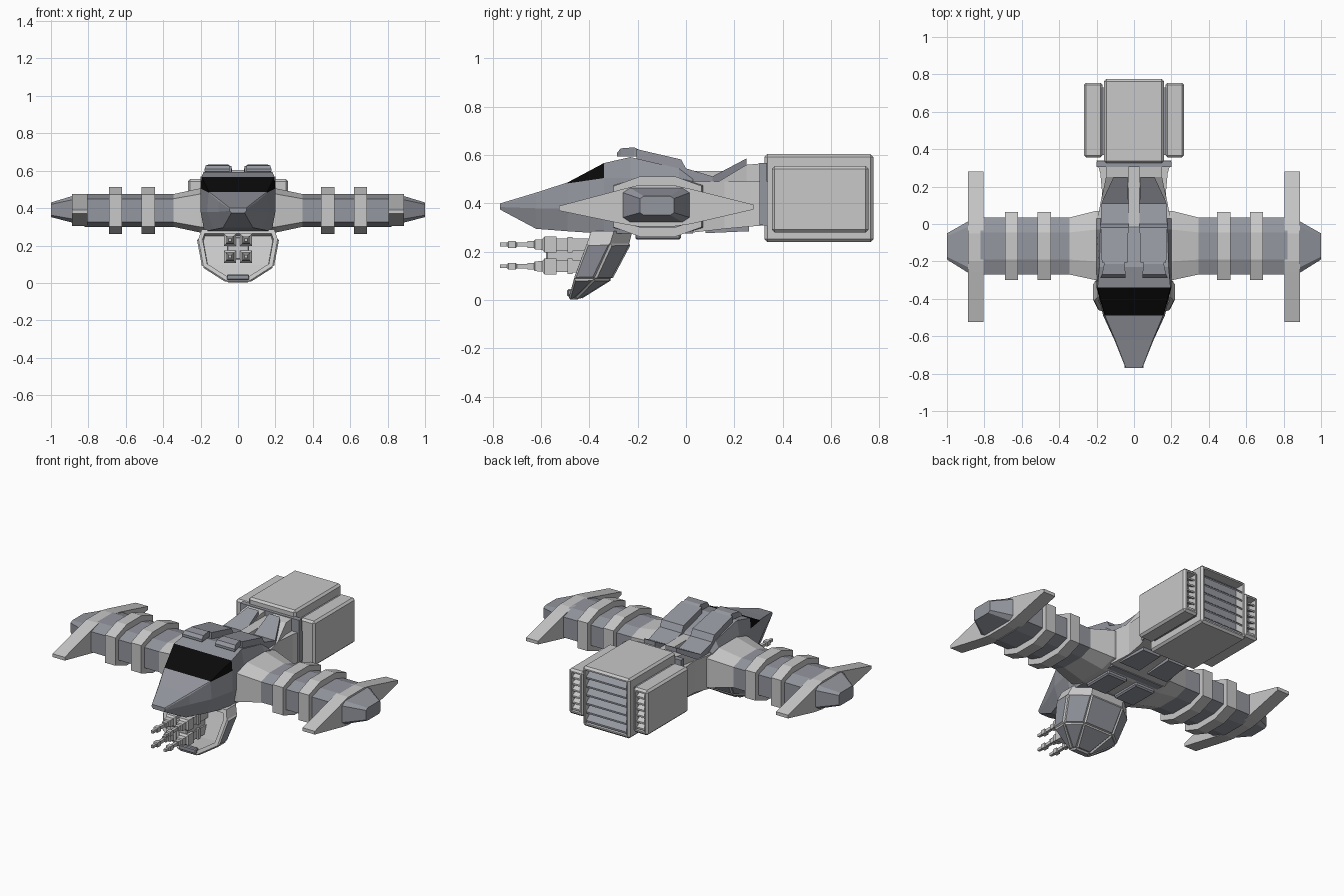
import bpy, bmesh

if "Cube" in bpy.data.objects:
    bpy.data.objects.remove(bpy.data.objects["Cube"])


def material(name, rgb):
    m = bpy.data.materials.new(name)
    m.diffuse_color = (*rgb, 1)
    m.use_nodes = True
    m.node_tree.nodes["Principled BSDF"].inputs["Base Color"].default_value = m.diffuse_color
    return m


LIGHT = material("light_grey", (0.58, 0.58, 0.58))
SLATE = material("slate_grey", (0.30, 0.31, 0.35))
BLACK = material("black_glass", (0.003, 0.003, 0.003))


def finish(name, bm, mats, mirror=False):
    bmesh.ops.recalc_face_normals(bm, faces=bm.faces)
    me = bpy.data.meshes.new(name)
    bm.to_mesh(me)
    bm.free()
    for m in mats:
        me.materials.append(m)
    ob = bpy.data.objects.new(name, me)
    bpy.context.collection.objects.link(ob)
    if mirror:
        ob.modifiers.new("mirror", 'MIRROR').use_mirror_merge = False
    return ob


def loft_bm(rings):
    """Skin a row of rings with equal point counts and cap both ends."""
    bm = bmesh.new()
    vs = [[bm.verts.new(p) for p in r] for r in rings]
    n = len(rings[0])
    for a, b in zip(vs, vs[1:]):
        for i in range(n):
            j = (i + 1) % n
            bm.faces.new((a[i], a[j], b[j], b[i]))
    bm.faces.new(vs[0])
    bm.faces.new(vs[-1])
    bmesh.ops.recalc_face_normals(bm, faces=bm.faces)
    return bm


def loft(name, rings, mat, mirror=False):
    return finish(name, loft_bm(rings), [mat], mirror)


def box_bm(x, y, z, bevel=0.0):
    bm = loft_bm([[(a, y[0], z[0]), (a, y[1], z[0]), (a, y[1], z[1]), (a, y[0], z[1])] for a in x])
    if bevel:
        bmesh.ops.bevel(bm, geom=bm.edges[:], offset=bevel, segments=1, affect='EDGES')
    return bm


def box(name, x, y, z, mat, bevel=0.0, mirror=False):
    return finish(name, box_bm(x, y, z, bevel), [mat], mirror)


def octagon(x, y0, y1, z0, z1, cy, cz):
    return [(x, y0, z0 + cz), (x, y0 + cy, z0), (x, y1 - cy, z0), (x, y1, z0 + cz),
            (x, y1, z1 - cz), (x, y1 - cy, z1), (x, y0 + cy, z1), (x, y0, z1 - cz)]


def slab(y, x0, x1, z0, z1):
    return [(x0, y, z0), (x1, y, z0), (x1, y, z1), (x0, y, z1)]


# Hull: half sections (width, height) from belly to roof
def hull_ring(y, half):
    return [(w, y, z) for w, z in half] + [(-w, y, z) for w, z in reversed(half)]


hull = loft_bm([hull_ring(y, h) for y, h in (
    (-0.77, ((.035, .375), (.045, .385), (.045, .395), (.043, .400))),
    (-0.62, ((.080, .295), (.105, .380), (.105, .438), (.100, .445))),
    (-0.49, ((.130, .285), (.165, .380), (.157, .483), (.155, .487))),
    (-0.34, ((.180, .275), (.200, .380), (.200, .505), (.195, .567))),
    (-0.23, ((.180, .275), (.200, .380), (.200, .505), (.185, .592))),
    (-0.03, ((.180, .275), (.200, .380), (.200, .505), (.180, .545))),
    (0.03, ((.180, .275), (.200, .380), (.200, .490), (.180, .500))))])
for f in hull.faces:   # windscreen and its side panes
    c = f.calc_center_median()
    if -.49 < c.y < -.34 and min(v.co.z for v in f.verts) > .48:
        f.material_index = 1
finish("hull", hull, [SLATE, BLACK])

# Wings: root, beam, two rings, end fin and tip
loft("wing_root", [octagon(0, -.30, .07, .27, .505, .10, .03), octagon(.205, -.30, .07, .27, .505, .10, .03),
                   octagon(.345, -.27, .035, .30, .475, .08, .025)], LIGHT, True)
loft("wing_beam", [octagon(x, -.27, .035, .30, .475, .08, .025) for x in (.34, .82)], SLATE, True)
for x in (.445, .62):
    loft("wing_ring", [octagon(a, -.30, .065, .262, .512, .11, .04) for a in (x, x + .07)], LIGHT, True)
fin = [(-.525, .37), (-.525, .39), (-.26, .46), (-.2, .475), (-.05, .475), (.02, .46),
       (.28, .395), (.28, .375), (.02, .315), (-.05, .305), (-.2, .305), (-.26, .315)]
loft("wing_fin", [[(x, y, z) for y, z in fin] for x in (.805, .887)], LIGHT, True)
loft("wing_tip", [octagon(.885, -.262, .015, .322, .465, .03, .02),
                  octagon(1.0, -.19, -.05, .352, .43, .015, .01)], SLATE, True)

# Rear neck with ramps up to the engine
loft("neck", [slab(.03, -.195, .195, .28, .49), slab(.16, -.17, .17, .295, .49),
              slab(.27, -.18, .18, .305, .49), slab(.34, -.20, .20, .31, .49)], LIGHT)
loft("neck_ramp", [slab(.13, .03, .175, .45, .488), slab(.25, .03, .15, .45, .56),
                   slab(.34, .03, .15, .45, .568)], LIGHT, True)
box("neck_collar", (-.2, .2), (.305, .335), (.31, .568), SLATE)

# Roof pads and their front caps
loft("roof_pad", [slab(-.205, .035, .172, .57, .625), slab(-.02, .03, .178, .53, .582),
                  slab(.0, .03, .178, .48, .545), slab(.11, .03, .175, .47, .512),
                  slab(.25, .035, .11, .54, .586)], SLATE, True)
loft("roof_cap", [slab(-.285, .045, .178, .595, .61), slab(-.27, .045, .172, .595, .628),
                  slab(-.215, .05, .16, .595, .632), slab(-.195, .05, .16, .595, .622)], SLATE, True)
box("roof_spine", (-.03, .03), (-.22, .33), (.45, .535), LIGHT)

# Belly plates
box("belly_plate_front", (.03, .17), (-.21, -.02), (.25, .28), SLATE, .008, True)
loft("belly_plate_rear", [slab(.08, .03, .17, .277, .30), slab(.26, .03, .15, .285, .32)], SLATE, True)


# Engine pods: bevelled boxes with a recessed, louvred back
def pod(name, x, y, z, slat_mat, count, mirror):
    bm = box_bm(x, y, z, .012)
    back = max(bm.faces, key=lambda f: f.calc_center_median().y)
    bmesh.ops.inset_individual(bm, faces=[back], thickness=.012)
    bmesh.ops.inset_individual(bm, faces=[back], thickness=0, depth=-.06)
    back.material_index = 1
    finish(name, bm, [LIGHT, SLATE], mirror)
    z0, step = z[0] + .024, (z[1] - z[0] - .048) / count
    for i in range(count):
        b = z0 + i * step
        prof = [(y[1] - .008, b + .002), (y[1] - .008, b + .012),
                (y[1] - .058, b + step), (y[1] - .058, b + step - .01)]
        loft(name + "_louvre", [[(a, p, q) for p, q in prof] for a in (x[0] + .022, x[1] - .022)],
             slat_mat, mirror)


pod("engine_core", (-.16, .16), (.325, .775), (.24, .605), SLATE, 6, False)
pod("engine_side_pod", (.168, .268), (.355, .755), (.28, .555), LIGHT, 6, True)
box("engine_side_joint", (.15, .175), (.37, .73), (.29, .545), SLATE, 0, True)


# Chin turret: light core with raised slate panels and a recessed front
def chin_ring(z, yf, yb, w, wb):
    ym = yf + (yb - yf) * .55
    return [(-w, yf, z), (w, yf, z), (w, ym, z), (wb, yb, z), (-wb, yb, z), (-w, ym, z)]


chin = loft_bm([chin_ring(.285, -.392, -.222, .195, .11), chin_ring(.235, -.41, -.235, .212, .11),
                chin_ring(.09, -.463, -.312, .185, .10), chin_ring(.01, -.485, -.44, .06, .045)])
front = [f for f in chin.faces if f.normal.y < -.8]
panels = [f for f in chin.faces if f not in front and f.normal.z < .8
          and f.calc_center_median().z < .24]
bmesh.ops.inset_region(chin, faces=front, thickness=.022, use_even_offset=True)
bmesh.ops.inset_region(chin, faces=front, thickness=.004, depth=-.03)
bmesh.ops.inset_individual(chin, faces=panels, thickness=.010, depth=.008)
for f in panels:
    f.material_index = 1
finish("chin_turret", chin, [LIGHT, SLATE])
box("chin_lip", (-.06, .06), (-.492, -.465), (.015, .045), SLATE, .005)

# Four guns: stepped square sections along y
gun = [(-.39, .026), (-.47, .026), (-.47, .032), (-.49, .032), (-.49, .024), (-.535, .024), (-.535, .033),
       (-.585, .033), (-.595, .022), (-.625, .02), (-.63, .014), (-.655, .014), (-.655, .009),
       (-.70, .009), (-.705, .014), (-.735, .014), (-.74, .008), (-.77, .008)]
for z in (.14, .23):
    loft("gun", [slab(y, .043 - r, .043 + r, z - r, z + r) for y, r in gun], LIGHT, True)
box("gun_mount", (-.06, .06), (-.58, -.40), (.125, .245), LIGHT, .006)
